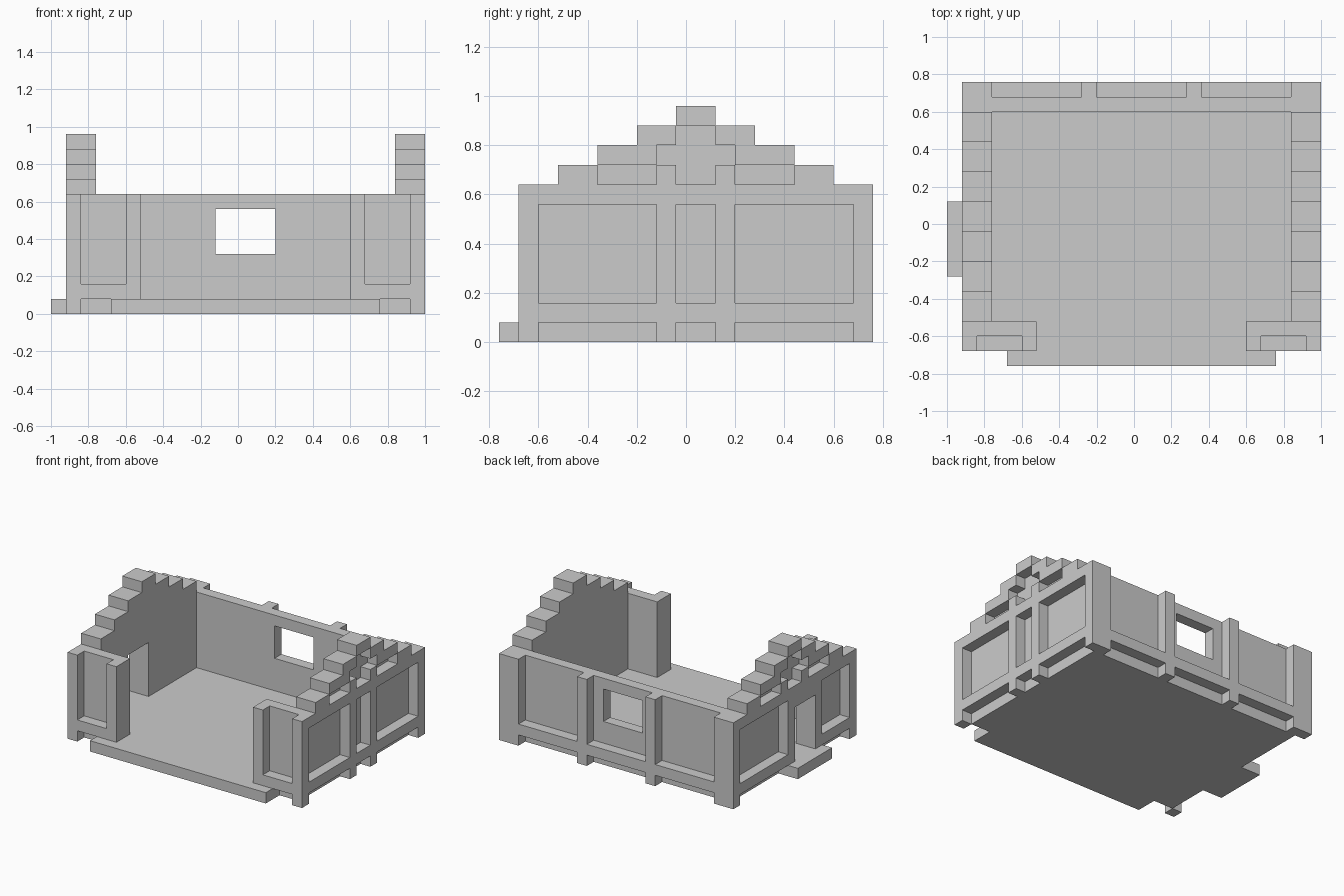
import bpy, bmesh

if "Cube" in bpy.data.objects:
    bpy.data.objects.remove(bpy.data.objects["Cube"])

U = 0.08                       # block size; all numbers below count blocks
cells = {}                     # (x, y, z) -> part name


def block(x0, x1, y0, y1, z0, z1):
    return [(x, y, z) for x in range(x0, x1) for y in range(y0, y1) for z in range(z0, z1)]


def fill(part, *b):
    cells.update({c: part for c in block(*b)})


def carve(*b):
    for c in block(*b):
        cells.pop(c, None)


# Floor slab with the front and side door steps
fill("floor", 1, 25, 1, 19, 0, 1)
fill("front_step", 4, 22, 0, 1, 0, 1)
fill("side_step", 0, 1, 6, 11, 0, 1)

# Back wall: recessed panels between posts, above a low beam
fill("back_wall", 1, 25, 17, 19, 0, 8)
for x0, x1 in ((2, 9), (10, 16), (17, 24)):
    carve(x0, x1, 18, 19, 0, 1)
    carve(x0, x1, 18, 19, 2, 8)
carve(11, 15, 17, 19, 4, 7)    # window

# Side walls with stepped gables
sides = (("left_wall", 1, 1, ((2, 6), (11, 18))),
         ("right_wall", 23, 24, ((2, 8), (9, 11), (12, 18))))
for part, x, outer, panels in sides:
    fill(part, x, x + 2, 1, 19, 0, 8)
    for i in range(4):
        fill(part, x, x + 2, 3 + 2 * i, 17 - 2 * i, 8 + i, 9 + i)
    for y0, y1 in panels:
        carve(outer, outer + 1, y0, y1, 0, 1)
        carve(outer, outer + 1, y0, y1, 2, 7)
    # Gable recesses: two side slots and a central cross
    for y0, y1, z0, z1 in ((5, 8, 8, 9), (12, 15, 8, 9), (9, 11, 8, 11), (8, 12, 9, 10)):
        carve(outer, outer + 1, y0, y1, z0, z1)
carve(1, 3, 7, 10, 1, 6)       # doorway in the left wall

# Front piers either side of the wide opening
for part, x0, x1, p0, p1, f0, f1 in (("front_pier_left", 1, 6, 2, 5, 2, 4),
                                     ("front_pier_right", 20, 25, 21, 24, 22, 24)):
    old = dict(cells)
    fill(part, x0, x1, 1, 3, 0, 8)
    carve(p0, p1, 1, 2, 2, 8)
    carve(f0, f1, 1, 2, 0, 1)
    # keep the side wall recesses clear of the pier fill
    outer = 1 if x0 == 1 else 24
    carve(outer, outer + 1, 2, 3, 0, 1)
    carve(outer, outer + 1, 2, 3, 2, 7)

# Faces of a block: outward direction and its corners
FACES = {
    (1, 0, 0): ((1, 0, 0), (1, 1, 0), (1, 1, 1), (1, 0, 1)),
    (-1, 0, 0): ((0, 0, 0), (0, 0, 1), (0, 1, 1), (0, 1, 0)),
    (0, 1, 0): ((0, 1, 0), (0, 1, 1), (1, 1, 1), (1, 1, 0)),
    (0, -1, 0): ((0, 0, 0), (1, 0, 0), (1, 0, 1), (0, 0, 1)),
    (0, 0, 1): ((0, 0, 1), (1, 0, 1), (1, 1, 1), (0, 1, 1)),
    (0, 0, -1): ((0, 0, 0), (0, 1, 0), (1, 1, 0), (1, 0, 0)),
}


# Each part keeps only its exposed faces, merged into large flat ones
for part in sorted(set(cells.values())):
    bm = bmesh.new()
    for (x, y, z), name in cells.items():
        if name != part:
            continue
        for d, corners in FACES.items():
            if (x + d[0], y + d[1], z + d[2]) in cells:
                continue
            bm.faces.new([bm.verts.new(((x + a) * U - 1, (y + b) * U - 0.76, (z + c) * U))
                          for a, b, c in corners])
    bmesh.ops.remove_doubles(bm, verts=bm.verts, dist=0.001)
    bmesh.ops.dissolve_limit(bm, angle_limit=0.01, verts=bm.verts, edges=bm.edges)
    mesh = bpy.data.meshes.new(part)
    bm.to_mesh(mesh)
    bm.free()
    bpy.context.collection.objects.link(bpy.data.objects.new(part, mesh))
